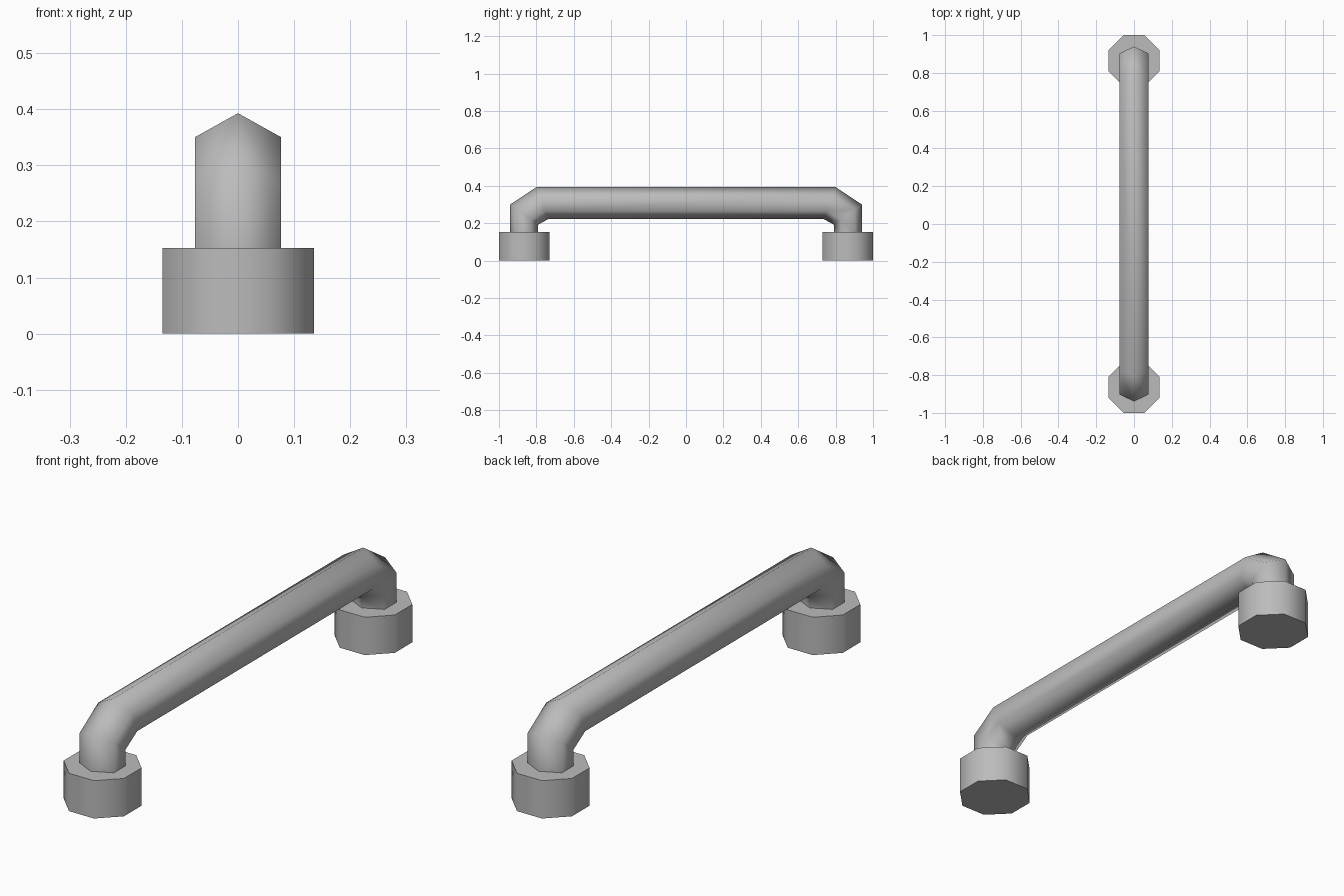
import bpy, bmesh, math
from mathutils import Vector

if "Cube" in bpy.data.objects:
    bpy.data.objects.remove(bpy.data.objects["Cube"], do_unlink=True)

SIDES = 6
TUBE_R = 0.0885
FOOT_Y = 0.865
FOOT_H = 0.153

grey = bpy.data.materials.new("plain_grey")
grey.use_nodes = True
colour = (0.5, 0.5, 0.5, 1)
grey.diffuse_color = colour
grey.node_tree.nodes["Principled BSDF"].inputs["Base Color"].default_value = colour


def smooth(obj, degrees):
    bpy.ops.object.select_all(action="DESELECT")
    obj.select_set(True)
    bpy.context.view_layer.objects.active = obj
    bpy.ops.object.shade_smooth_by_angle(angle=math.radians(degrees))


# Outer and inner points (y, z) of each mitred section at one end of the bar
half = [((0.94, FOOT_H - 0.01), (0.79, FOOT_H - 0.01)),
        ((0.94, 0.30), (0.79, 0.192)),
        ((0.80, 0.393), (0.737, 0.222))]
sections = half + [tuple((-y, z) for y, z in s) for s in reversed(half)]

# Six-sided bent bar, skinned through the sections
bm = bmesh.new()
rings = []
for outer, inner in sections:
    outer, inner = Vector((0, *outer)), Vector((0, *inner))
    centre, arm = (outer + inner) / 2, (outer - inner) / 2
    ring = []
    for i in range(SIDES):
        a = math.tau * i / SIDES
        ring.append(bm.verts.new(centre + arm * math.cos(a)
                                 + Vector((TUBE_R * math.sin(a), 0, 0))))
    rings.append(ring)
for r0, r1 in zip(rings, rings[1:]):
    for i in range(SIDES):
        j = (i + 1) % SIDES
        bm.faces.new((r0[i], r0[j], r1[j], r1[i]))
bm.faces.new(rings[0])
bm.faces.new(rings[-1])
bmesh.ops.recalc_face_normals(bm, faces=bm.faces)
mesh = bpy.data.meshes.new("grip_bar")
bm.to_mesh(mesh)
bm.free()
bar = bpy.data.objects.new("grip_bar", mesh)
bpy.context.collection.objects.link(bar)
mesh.materials.append(grey)
smooth(bar, 75)

# Octagonal mounting feet
for name, side in (("front_foot", -1), ("back_foot", 1)):
    bpy.ops.mesh.primitive_cylinder_add(
        vertices=8, radius=0.135 / math.cos(math.pi / 8), depth=FOOT_H,
        location=(0, side * FOOT_Y, FOOT_H / 2), rotation=(0, 0, math.pi / 8))
    foot = bpy.context.object
    foot.name = name
    foot.data.materials.append(grey)
    smooth(foot, 60)
